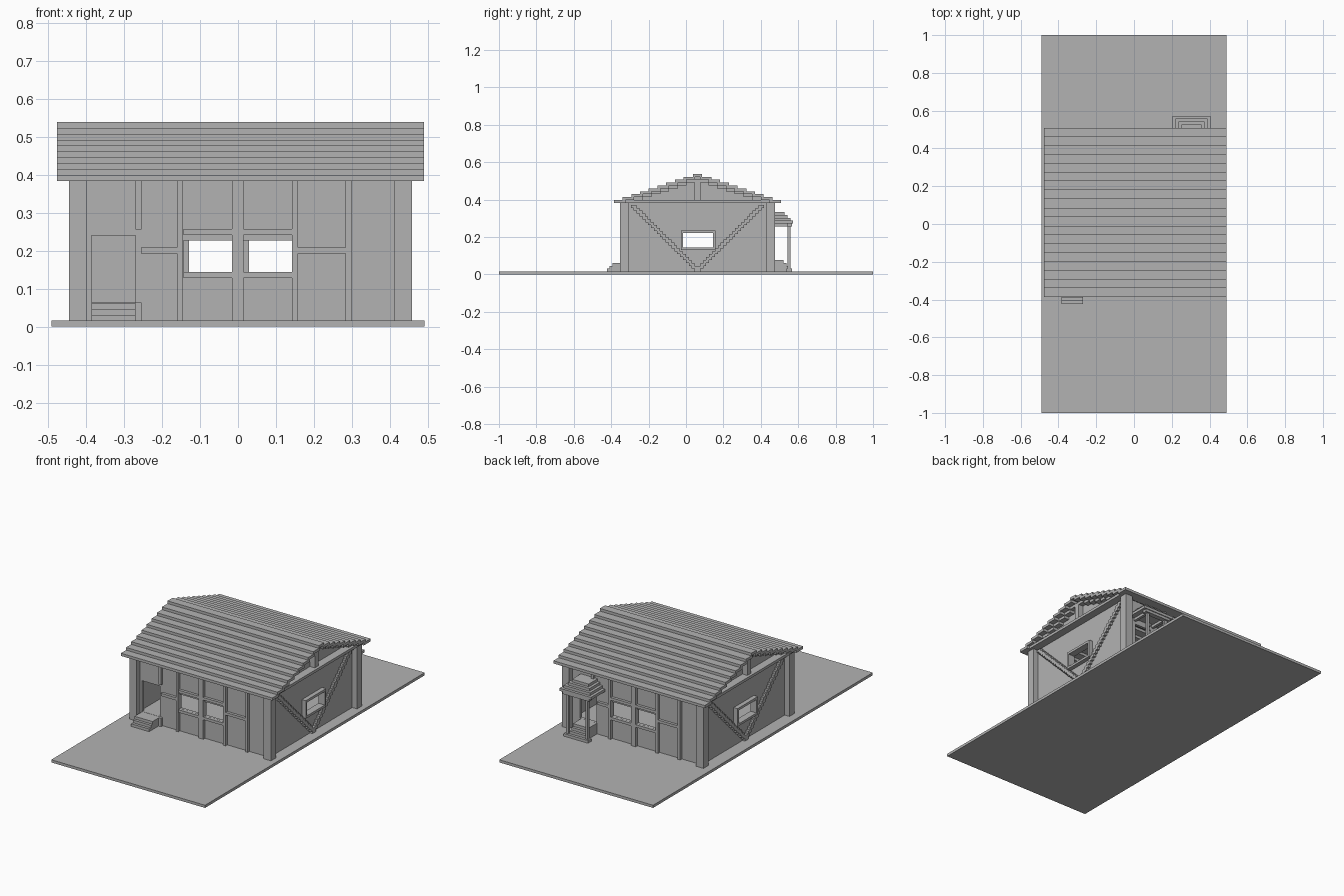
import bpy, bmesh
from mathutils import Vector

cube = bpy.data.objects.get("Cube")
if cube:
    bpy.data.objects.remove(cube, do_unlink=True)

grey = bpy.data.materials.new("plain_grey")
grey.use_nodes = True
grey.diffuse_color = (0.45, 0.45, 0.45, 1)
grey.node_tree.nodes["Principled BSDF"].inputs["Base Color"].default_value = grey.diffuse_color

U = 0.0155          # one block
CX, CY = 0.0065, 0.0615   # house centre
G = U               # ground top
EAVE = 0.383
WX, WY = 0.4515, 0.415    # half sizes to the outside of the corner posts


def part(name, boxes):
    """One object from boxes given as (x0, x1, y0, y1, z0, z1)."""
    bm = bmesh.new()
    for b in boxes:
        lo, hi = Vector(b[0::2]), Vector(b[1::2])
        made = bmesh.ops.create_cube(bm, size=1)["verts"]
        for v in made:
            v.co = (lo + hi) / 2 + v.co * (hi - lo)
    mesh = bpy.data.meshes.new(name)
    bm.to_mesh(mesh)
    bm.free()
    mesh.materials.append(grey)
    obj = bpy.data.objects.new(name, mesh)
    bpy.context.collection.objects.link(obj)
    return obj


def turned(boxes):
    """Boxes turned half way round the house centre."""
    return [(2 * CX - b[1], 2 * CX - b[0], 2 * CY - b[3], 2 * CY - b[2], b[4], b[5]) for b in boxes]


def mirrored_x(boxes):
    return [(2 * CX - b[1], 2 * CX - b[0], *b[2:]) for b in boxes]


def panel(a0, a1, z0, z1, holes):
    """Rectangles (a0, a1, z0, z1) filling a wall around its holes, left to right."""
    out, a = [], a0
    for h0, h1, hz0, hz1 in holes:
        out += [(a, h0, z0, z1), (h0, h1, z0, hz0), (h0, h1, hz1, z1)]
        a = h1
    return out + [(a, a1, z0, z1)]


# Ground and floor
part("ground", [(-0.49, 0.49, -1, 1, 0, G)])
part("floor", [(CX - WX + 3 * U, CX + WX - 3 * U, CY - WY + 3 * U, CY + WY - 3 * U, G, G + 3 * U)])

# Corner posts
part("corner_posts", [
    (x, x + 3 * U, y, y + 3 * U, G, EAVE)
    for x in (CX - WX, CX + WX - 3 * U) for y in (CY - WY, CY + WY - 3 * U)])

# Long walls with a door and two windows each
FY = CY - WY        # outside of front posts
windows = [(-0.144, -0.016, 0.144, 0.226), (0.014, 0.142, 0.144, 0.226)]


def long_wall(door):
    rects = panel(CX - WX + U, CX + WX - U, G, EAVE, [door] + windows)
    return [(a, b, FY + 2 * U, FY + 3 * U, c, d) for a, b, c, d in rects]


part("front_wall", long_wall((-0.385, -0.27, 0.063, 0.24)))
part("back_wall", turned(long_wall((-0.35, -0.245, 0.078, 0.24))))


# Timber framing on the long walls
def stud(x, w=1, z0=G, z1=EAVE):
    return (x, x + w * U, FY + U, FY + 2 * U, z0, z1)


def rail(x0, x1, z):
    return (x0, x1, FY + U, FY + 2 * U, z, z + U)


frame = [stud(-0.16), stud(-0.016, 2), stud(0.142), stud(0.283), rail(0.298, 0.283, 0.193)]
frame[-1] = rail(0.157, 0.283, 0.193)
for x0, x1 in ((-0.144, -0.016), (0.014, 0.142)):
    frame += [rail(x0, x1, 0.128), rail(x0, x1, 0.241)]
part("front_timbers", frame + [
    stud(-0.27, 1, 0.255), stud(-0.27, 1, G, 0.063), rail(-0.255, -0.16, 0.193)])
part("back_timbers", turned(frame + [stud(-0.27, 1, 0.255), rail(-0.23, -0.16, 0.193)]))

# Roof: stepped rows of boards rising to the ridge
RX0, RX1 = CX - WX - 2 * U, CX + WX + 2 * U
STEP, ROWS = 3.01 * U, 9
HALF = 0.4475
rows, rafters, gable = [], [], []
GX = CX + WX - 2 * U      # outside of gable wall
for i in range(ROWS):
    z, h = EAVE + i * U, HALF - i * STEP
    for s in (-1, 1):
        y0, y1 = sorted((CY + s * h, CY + s * (h - STEP - U)))
        rows.append((RX0, RX1, y0, y1, z, z + U))
        if 0 < i < ROWS - 1:
            y0, y1 = sorted((CY + s * (h - STEP), CY + s * (h - 2 * STEP - U)))
            rafters.append((GX, GX + 2 * U, y0, y1, z, z + U))
    gable.append((GX - U, GX, CY - h + STEP, CY + h - STEP, z, z + U))
rows.append((RX0, RX1, CY - STEP / 2, CY + STEP / 2, EAVE + ROWS * U, EAVE + (ROWS + 1) * U))
part("roof", rows)

# Gable walls with a window, tie beam, king post and V braces
win = (-0.016, 0.145, 0.145, 0.222)
gable += [(GX - U, GX, a, b, c, d)
          for a, b, c, d in panel(CY - WY + U, CY + WY - U, G, EAVE, [win])]
tie = [(GX, GX + 3 * U, CY - HALF, CY + HALF, EAVE, EAVE + U)]
king = [(GX, GX + 2 * U, CY - U, CY + U, EAVE + U, EAVE + 8 * U)]
braces = []
for i in range(23):
    for s in (-1, 1):
        y = CY + s * i * U
        z = G + i * U
        if not (win[0] - U < y < win[1] + U and win[2] - U < z < win[3]):
            braces.append((GX, GX + U, y - U, y + U, z, z + U))
outer = (-0.028, 0.157, 0.132, 0.236)
frame_boxes = [(GX - U, GX + 1.6 * U, a, b, c, d) for a, b, c, d in (
    (outer[0], win[0], outer[2], outer[3]), (win[1], outer[1], outer[2], outer[3]),
    (win[0], win[1], outer[2], win[2]), (win[0], win[1], win[3], outer[3]))]
for side, place in (("left", list), ("right", mirrored_x)):
    for name, boxes in (("gable_wall", gable), ("rafters", rafters), ("tie_beam", tie),
                        ("king_post", king), ("braces", braces), ("gable_window", frame_boxes)):
        part(f"{side}_{name}", place(boxes))

# Front steps
part("front_steps", [
    (-0.385, -0.27, FY - (5 - i) * U + U / 2, FY + 2 * U, G + i * U, G + (i + 1) * U)
    for i in range(3)])

# Back porch: steps, posts on blocks, lintels and a tiered roof
BY = CY + WY - 2 * U
PX = 0.305
part("porch_steps", [
    (PX - 0.05, PX + 0.05, BY, 0.568 - i * U, G + i * U, G + (i + 1) * U) for i in range(4)])
posts, blocks, lintels = [], [], []
for s in (-1, 1):
    x = PX + s * 0.062
    posts.append((x - U / 2, x + U / 2, 0.543, 0.543 + U, G, 0.275))
    blocks.append((x - U, x + U, 0.537, 0.568, G, G + U))
    lintels.append((x - U / 2, x + U / 2, BY, 0.56, 0.257, 0.273))
part("porch_posts", posts)
part("porch_post_blocks", blocks)
part("porch_lintels", lintels + [(PX - 0.085, PX + 0.085, 0.54, 0.568, 0.257, 0.273)])
part("porch_roof", [
    (PX - 0.1 + i * U, PX + 0.1 - i * U, BY, 0.573 - i * U, 0.272 + i * U, 0.272 + (i + 1) * U)
    for i in range(4)])
